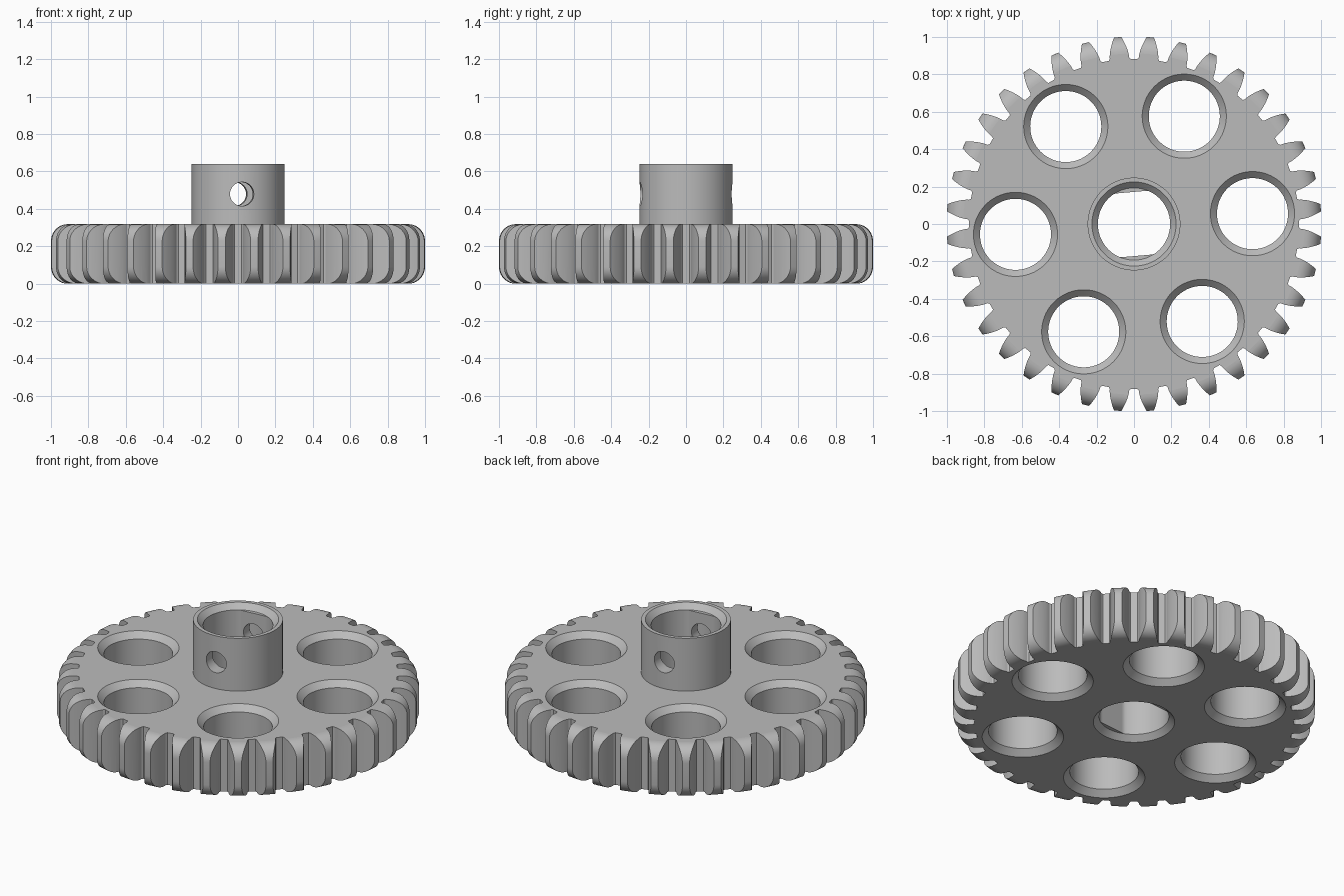
import bpy, bmesh
from math import pi, sin, cos, tan, acos, radians, sqrt
from mathutils import Matrix

if "Cube" in bpy.data.objects:
    bpy.data.objects.remove(bpy.data.objects["Cube"], do_unlink=True)

TEETH = 36
OUTER, PITCH, BASE, ROOT = 1.002, 0.949, 0.892, 0.882
THICK, TOP = 0.318, 0.64
ROUND = 0.09                      # rounding on the tooth tips
TILT = radians(5)                 # turn of the holes, flats and cross hole

steel = bpy.data.materials.new("plain grey")
steel.use_nodes = True
GREY = (0.5, 0.5, 0.5, 1)
steel.diffuse_color = GREY
steel.node_tree.nodes["Principled BSDF"].inputs["Base Color"].default_value = GREY


def loft(name, rings, matrix=Matrix()):
    """Closed solid through a stack of equal point rings."""
    bm = bmesh.new()
    loops = [[bm.verts.new(matrix @ Matrix.Translation(p).translation) for p in r] for r in rings]
    n = len(loops[0])
    for a, b in zip(loops, loops[1:]):
        for i in range(n):
            j = (i + 1) % n
            bm.faces.new((a[i], a[j], b[j], b[i]))
    bm.faces.new(loops[0][::-1])
    bm.faces.new(loops[-1])
    bmesh.ops.recalc_face_normals(bm, faces=bm.faces)
    mesh = bpy.data.meshes.new(name)
    bm.to_mesh(mesh)
    bm.free()
    mesh.materials.append(steel)
    obj = bpy.data.objects.new(name, mesh)
    bpy.context.collection.objects.link(obj)
    return obj


def lathe(name, profile, n=96, matrix=Matrix(), flat=9):
    """Turned solid; flat limits y, giving two parallel flats."""
    return loft(name, [[(r * cos(2 * pi * i / n), max(-flat, min(flat, r * sin(2 * pi * i / n))), z)
                        for i in range(n)] for r, z in profile], matrix)


def combine(obj, tool, operation):
    """Apply a boolean and remove its tool."""
    mod = obj.modifiers.new(operation, 'BOOLEAN')
    mod.operation, mod.object, mod.solver = operation, tool, 'EXACT'
    bpy.ops.object.select_all(action='DESELECT')
    bpy.context.view_layer.objects.active = obj
    obj.select_set(True)
    bpy.ops.object.modifier_apply(modifier=mod.name)
    bpy.data.objects.remove(tool, do_unlink=True)


# Toothed outline with involute flanks, a little taller than the wheel
def half_angle(r):
    a = acos(min(1, BASE / r))
    return pi / TEETH / 2 + 0.0149 - (tan(a) - a)


flank = [(ROOT, 0.066)]
for k in range(9):
    r = BASE + (OUTER + 0.01 - BASE) * k / 8
    flank.append((r, half_angle(r)))
outline = []
for t in range(TEETH):
    mid = 2 * pi * (t + 0.5) / TEETH
    outline += [(r, mid - a) for r, a in flank] + [(r, mid + a) for r, a in reversed(flank)]
teeth = loft("teeth", [[(r * cos(a), r * sin(a), z) for r, a in outline]
                       for z in (-0.1, THICK + 0.1)])

# Wheel blank with rounded rim, cut to the toothed outline
arc = [(OUTER - ROUND * (1 - sin(i * pi / 20)), ROUND * (1 - cos(i * pi / 20))) for i in range(11)]
gear = lathe("gear_wheel", arc + [(r, THICK - z) for r, z in reversed(arc)], 180)
combine(gear, teeth, 'INTERSECT')

# Hub
combine(gear, lathe("hub", [(0.248, 0.15), (0.248, TOP)]), 'UNION')

# Six chamfered lightening holes
HOLE, CH, E = 0.19, 0.035, 0.02
profile = [(HOLE + CH + E, -E), (HOLE, CH), (HOLE, THICK - CH), (HOLE + CH + E, THICK + E)]
for i in range(6):
    turn = Matrix.Rotation(TILT + i * pi / 3, 4, 'Z') @ Matrix.Translation((0.636, 0, 0))
    combine(gear, lathe("hole_cutter", profile, 80, turn), 'DIFFERENCE')

# Bore with two flats, and a chamfer at each mouth
BORE, CH = 0.193, 0.032
turn = Matrix.Rotation(TILT, 4, 'Z')
combine(gear, lathe("bore_cutter", [(BORE, -0.1), (BORE, TOP + 0.1)], matrix=turn, flat=0.171),
        'DIFFERENCE')
for mouth, way in ((0, -1), (TOP, 1)):
    cone = [(BORE, mouth - way * CH), (BORE + CH + E, mouth + way * E)]
    combine(gear, lathe("chamfer_cutter", cone, matrix=turn), 'DIFFERENCE')

# Cross hole through both hub walls
side = Matrix.Translation((0, 0, (THICK + TOP) / 2)) @ turn @ Matrix.Rotation(pi / 2, 4, 'X')
combine(gear, lathe("cross_cutter", [(0.064, -0.3), (0.064, 0.3)], 48, side), 'DIFFERENCE')

# Smooth curved walls, keep level faces flat
bpy.ops.object.shade_smooth_by_angle(angle=radians(25))
for face in gear.data.polygons:
    if abs(face.normal.z) > 0.9995:
        face.use_smooth = False
